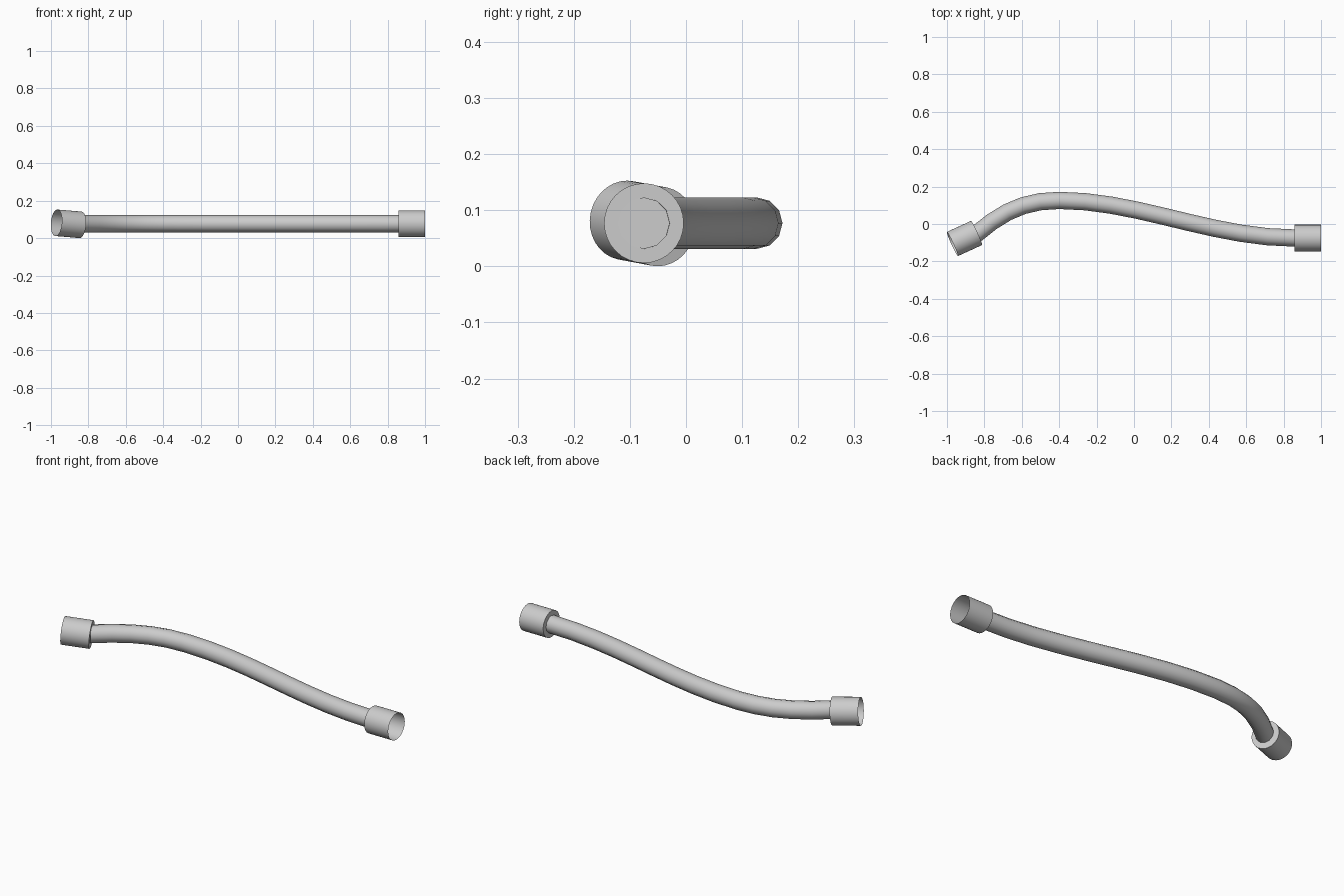
import bpy, bmesh
from mathutils import Vector, Matrix
from mathutils.geometry import interpolate_bezier

if "Cube" in bpy.data.objects:
    bpy.data.objects.remove(bpy.data.objects["Cube"])

R_CUP, R_TUBE = 0.071, 0.046


def smooth(obj):
    bpy.ops.object.select_all(action='DESELECT')
    obj.select_set(True)
    bpy.context.view_layer.objects.active = obj
    bpy.ops.object.shade_smooth_by_angle(angle=0.7)


# thin-walled cup: closed at base (where the tube enters), open at mouth
def end_cup(name, base, mouth):
    base, mouth = Vector(base), Vector(mouth)
    axis = mouth - base
    bm = bmesh.new()
    place = Matrix.Translation(base) @ axis.to_track_quat('Z', 'Y').to_matrix().to_4x4()
    ring = bmesh.ops.create_circle(bm, cap_ends=True, segments=32, radius=R_CUP, matrix=place)
    ext = bmesh.ops.extrude_edge_only(bm, edges=bm.edges[:])
    top = [v for v in ext['geom'] if isinstance(v, bmesh.types.BMVert)]
    bmesh.ops.translate(bm, verts=top, vec=axis)
    bmesh.ops.recalc_face_normals(bm, faces=bm.faces[:])
    me = bpy.data.meshes.new(name)
    bm.to_mesh(me)
    bm.free()
    obj = bpy.data.objects.new(name, me)
    bpy.context.collection.objects.link(obj)
    smooth(obj)


end_cup("right_end_cup", (0.857, -0.075, 0.077), (1.0, -0.075, 0.077))
end_cup("left_end_cup", (-0.842, -0.048, 0.071), (-0.971, -0.107, 0.082))

# bent tube: two bezier stretches sampled into one path
z = 0.077
left = interpolate_bezier(Vector((-0.846, -0.056, z)), Vector((-0.70, 0.07, z)),
                          Vector((-0.58, 0.126, z)), Vector((-0.40, 0.126, z)), 6)
right = interpolate_bezier(Vector((-0.40, 0.126, z)), Vector((0.02, 0.126, z)),
                           Vector((0.42, -0.075, z)), Vector((0.86, -0.075, z)), 10)
path = left + right[1:]
curve = bpy.data.curves.new("bent_tube", 'CURVE')
curve.dimensions = '3D'
curve.bevel_depth = R_TUBE
curve.bevel_resolution = 4
curve.use_fill_caps = True
spline = curve.splines.new('POLY')
spline.points.add(len(path) - 1)
for p, co in zip(spline.points, path):
    p.co = (*co, 1)
tube = bpy.data.objects.new("bent_tube", curve)
bpy.context.collection.objects.link(tube)
bpy.ops.object.select_all(action='DESELECT')
tube.select_set(True)
bpy.context.view_layer.objects.active = tube
bpy.ops.object.convert(target='MESH')
smooth(bpy.context.view_layer.objects.active)
